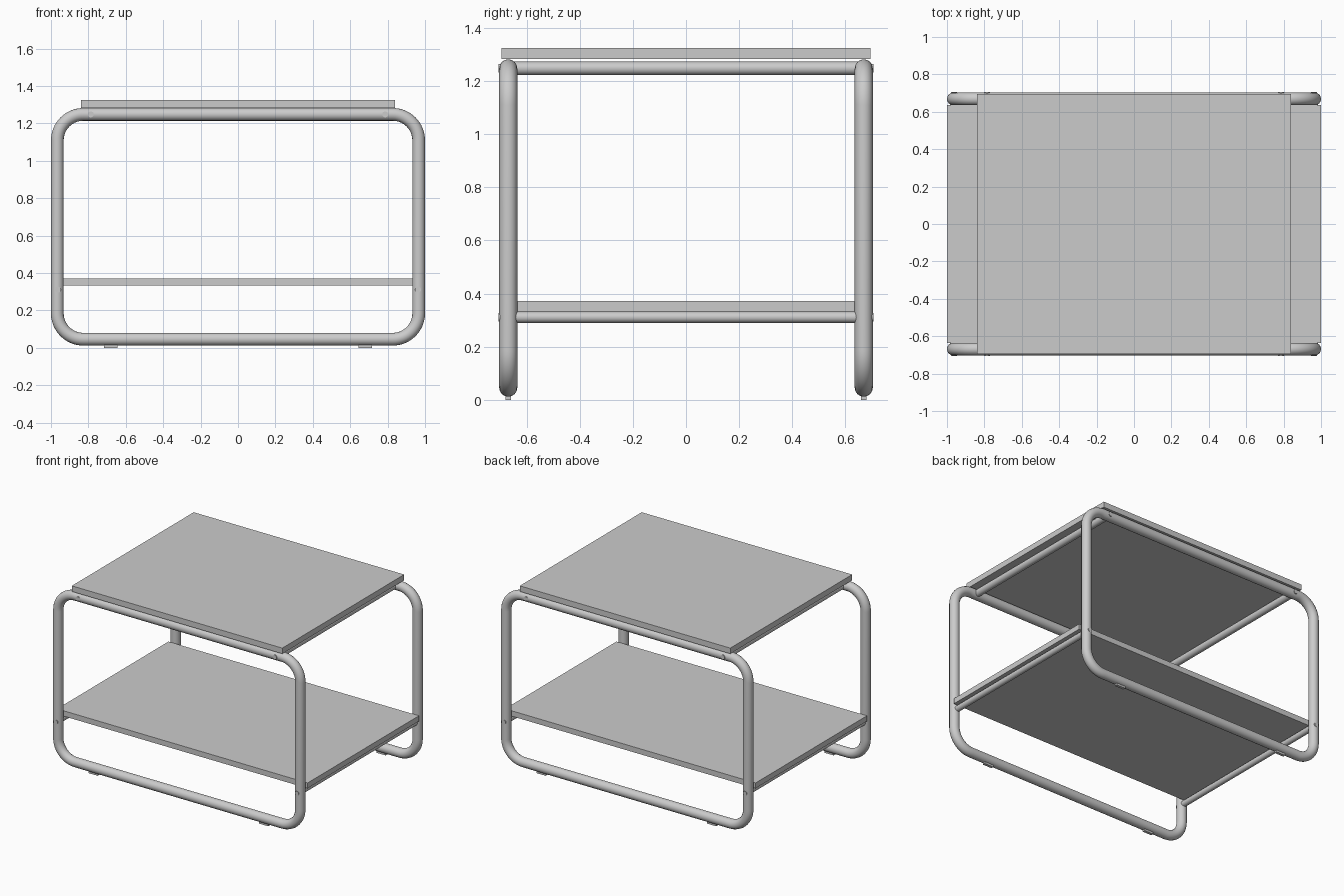
import bpy, bmesh, math
from mathutils import Matrix, Vector

if "Cube" in bpy.data.objects:
    bpy.data.objects.remove(bpy.data.objects["Cube"])

TUBE_R, TUBE_Y = 0.034, 0.669
X_OUT, Z_LOW, Z_HIGH, BEND = 0.966, 0.046, 1.248, 0.139


def finish(obj, smooth=False):
    bpy.ops.object.select_all(action='DESELECT')
    obj.select_set(True)
    bpy.context.view_layer.objects.active = obj
    if smooth:
        bpy.ops.object.shade_smooth_by_angle(angle=math.radians(35))
    return obj


def new_mesh(name, bm):
    mesh = bpy.data.meshes.new(name)
    bm.to_mesh(mesh)
    bm.free()
    obj = bpy.data.objects.new(name, mesh)
    bpy.context.collection.objects.link(obj)
    return obj


def box(name, centre, size):
    bm = bmesh.new()
    bmesh.ops.create_cube(bm, size=1, matrix=Matrix.Translation(centre) @ Matrix.Diagonal((*size, 1)))
    return finish(new_mesh(name, bm))


def rod(name, x, z, y0, y1, radius, sides=32):
    bm = bmesh.new()
    place = Matrix.Translation((x, (y0 + y1) / 2, z)) @ Matrix.Rotation(math.pi / 2, 4, 'X')
    bmesh.ops.create_cone(bm, cap_ends=True, segments=sides, radius1=radius,
                          radius2=radius, depth=abs(y1 - y0), matrix=place)
    return finish(new_mesh(name, bm), True)


def tube_loop(name, y):
    # Rounded rectangle path swept with a round section
    pts = []
    for sx, sz, start in ((1, 1, 0), (-1, 1, 90), (-1, -1, 180), (1, -1, 270)):
        cx = sx * (X_OUT - BEND)
        cz = Z_HIGH - BEND if sz > 0 else Z_LOW + BEND
        for i in range(17):
            a = math.radians(start + 90 * i / 16)
            pts.append(Vector((cx + BEND * math.cos(a), y, cz + BEND * math.sin(a))))
    curve = bpy.data.curves.new(name, 'CURVE')
    curve.dimensions = '3D'
    curve.bevel_depth = TUBE_R
    curve.bevel_resolution = 6
    spline = curve.splines.new('POLY')
    spline.points.add(len(pts) - 1)
    for p, co in zip(spline.points, pts):
        p.co = (*co, 1)
    spline.use_cyclic_u = True
    obj = bpy.data.objects.new(name, curve)
    bpy.context.collection.objects.link(obj)
    finish(obj)
    bpy.ops.object.convert(target='MESH')
    return finish(bpy.context.object, True)


# Boards
box("table_top", (0, 0, 1.304), (1.68, 1.39, 0.041))
box("lower_shelf", (0, 0, 0.352), (2.0, 1.27, 0.039))

# Tube frames with bolts and floor glides
for side, sy in (("front", -1), ("back", 1)):
    tube_loop(side + "_frame", sy * TUBE_Y)
    for end, sx in (("left", -1), ("right", 1)):
        tag = f"{side}_{end}"
        rod(tag + "_upper_bolt", sx * 0.787, 1.248, sy * 0.68, sy * 0.705, 0.016, 24)
        rod(tag + "_lower_bolt", sx * 0.963, 0.311, sy * 0.68, sy * 0.705, 0.016, 24)
        box(tag + "_foot", (sx * 0.68, sy * TUBE_Y, 0.009), (0.072, 0.02, 0.018))

# Cross rails joining the frames
for end, sx in (("left", -1), ("right", 1)):
    rod(end + "_upper_rail", sx * 0.787, 1.248, -0.645, 0.645, 0.025)
    rod(end + "_lower_rail", sx * 0.963, 0.311, -0.645, 0.645, 0.021)
